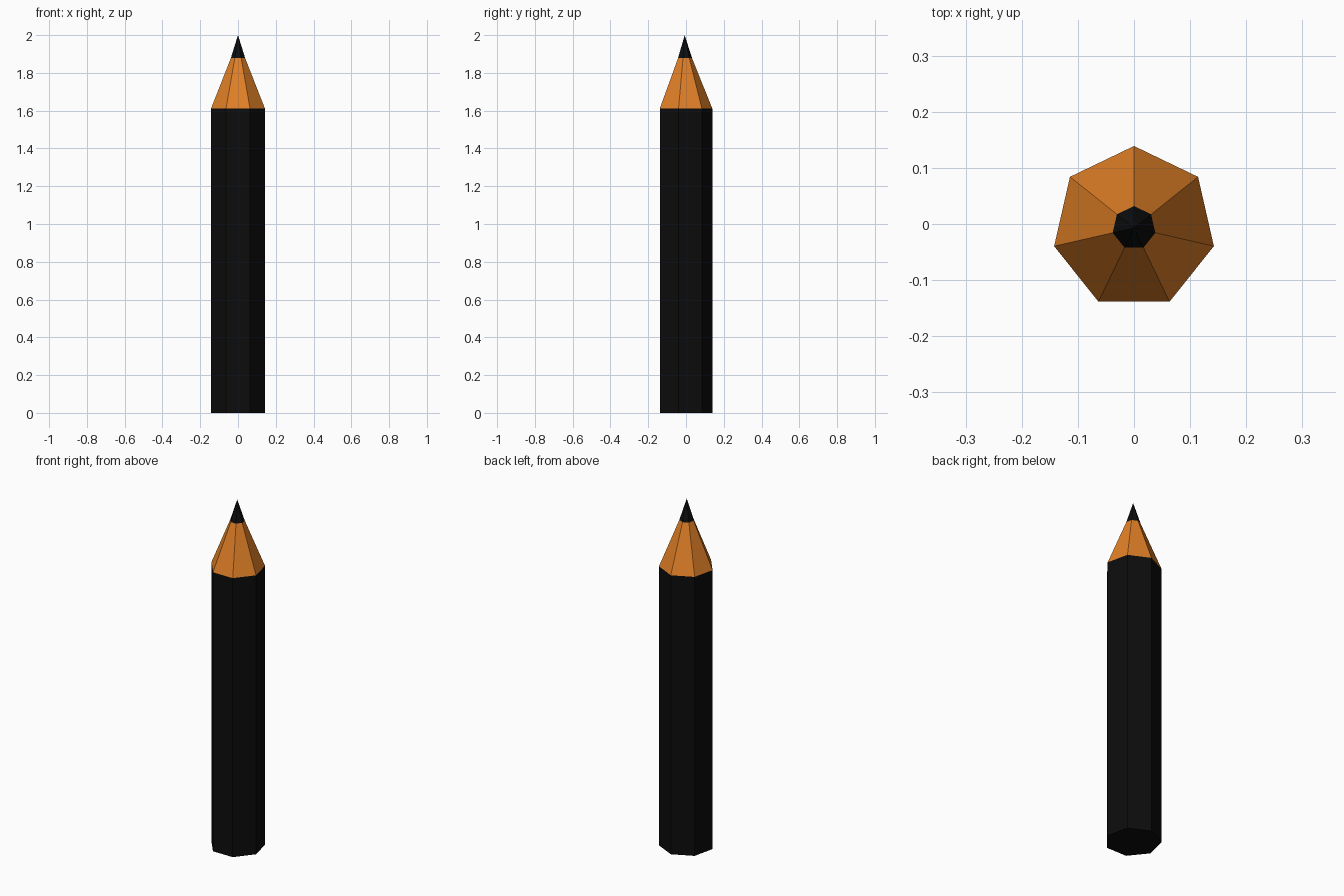
import bpy
import bmesh
from math import sin, cos, tau

SIDES = 7
CENTRE_Y = -0.007

default_cube = bpy.data.objects.get("Cube")
if default_cube:
    bpy.data.objects.remove(default_cube, do_unlink=True)


def make_material(name, colour):
    mat = bpy.data.materials.new(name)
    mat.use_nodes = True
    mat.diffuse_color = colour
    mat.node_tree.nodes["Principled BSDF"].inputs["Base Color"].default_value = colour
    return mat


def ring(bm, radius, z):
    """Heptagon with one corner pointing to the back."""
    return [bm.verts.new((radius * sin(tau * i / SIDES),
                          CENTRE_Y + radius * cos(tau * i / SIDES), z))
            for i in range(SIDES)]


def make_section(name, material, bottom, top, cap=False):
    """Flat-sided section between two (radius, z) rings; radius 0 is a point."""
    bm = bmesh.new()
    low = ring(bm, *bottom)
    if top[0] > 0:
        high = ring(bm, *top)
    else:
        apex = bm.verts.new((0, CENTRE_Y, top[1]))
    for i in range(SIDES):
        j = (i + 1) % SIDES
        if top[0] > 0:
            bm.faces.new((low[i], low[j], high[j], high[i]))
        else:
            bm.faces.new((low[i], low[j], apex))
    if cap:
        bm.faces.new(low)
    bmesh.ops.recalc_face_normals(bm, faces=bm.faces)
    # Make sure the sides of open sections face outwards
    side = bm.faces[:][0]
    centre = side.calc_center_median()
    if side.normal.x * centre.x + side.normal.y * (centre.y - CENTRE_Y) < 0:
        bmesh.ops.reverse_faces(bm, faces=bm.faces[:])
    mesh = bpy.data.meshes.new(name)
    bm.to_mesh(mesh)
    bm.free()
    mesh.materials.append(material)
    obj = bpy.data.objects.new(name, mesh)
    bpy.context.collection.objects.link(obj)
    return obj


black_paint = make_material("black_paint", (0.0037, 0.0037, 0.0037, 1))
bare_wood = make_material("bare_wood", (0.75, 0.216, 0.02, 1))
graphite = make_material("graphite", (0.004, 0.0043, 0.0048, 1))

# Section ends as (radius, height)
base = (0.146, 0)
shoulder = (0.146, 1.612)
lead_ring = (0.039, 1.878)
point = (0, 2)

# Painted barrel with closed bottom, sharpened wood, and lead
make_section("barrel", black_paint, base, shoulder, cap=True)
make_section("sharpened_wood", bare_wood, shoulder, lead_ring)
make_section("lead_tip", graphite, lead_ring, point)
